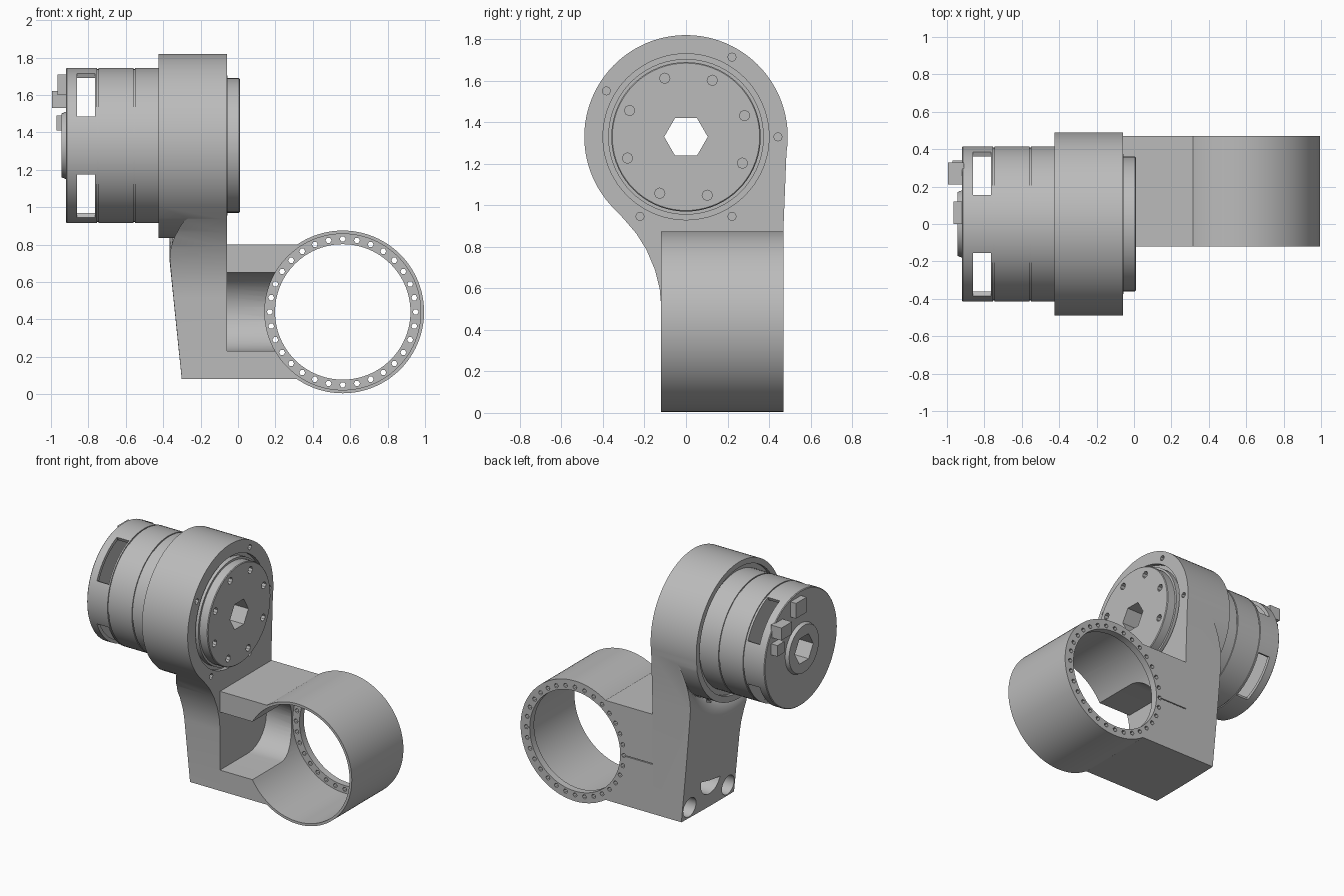
import bpy, bmesh, math
from mathutils import Vector

cube = bpy.data.objects.get("Cube")
if cube:
    bpy.data.objects.remove(cube, do_unlink=True)

grey = bpy.data.materials.new("machined_grey")
grey.use_nodes = True
grey.diffuse_color = (0.5, 0.5, 0.5, 1)
grey.node_tree.nodes["Principled BSDF"].inputs["Base Color"].default_value = (0.5, 0.5, 0.5, 1)

AXIS_Z = 1.33              # height of the motor axis
RING_X, RING_Z = 0.56, 0.44  # centre of the clamp ring


def finish(name, bm):
    bmesh.ops.recalc_face_normals(bm, faces=bm.faces)
    mesh = bpy.data.meshes.new(name)
    bm.to_mesh(mesh)
    bm.free()
    mesh.materials.append(grey)
    obj = bpy.data.objects.new(name, mesh)
    bpy.context.collection.objects.link(obj)
    return obj


def arc(cx, cz, r, start=0, end=360, n=72):
    count = n if end - start >= 360 else n + 1
    angles = [math.radians(start + (end - start) * i / n) for i in range(count)]
    return [(cx + r * math.cos(a), cz + r * math.sin(a)) for a in angles]


def rect(a0, a1, b0, b1):
    return [(a0, b0), (a1, b0), (a1, b1), (a0, b1)]


def prism(name, outlines, axis, lo, hi):
    """Extrude flat outlines along x (outline in y,z) or y (outline in x,z)."""
    bm = bmesh.new()
    for pts in outlines:
        place = (lambda p, d: (d, p[0], p[1])) if axis == "x" else (lambda p, d: (p[0], d, p[1]))
        a = [bm.verts.new(place(p, lo)) for p in pts]
        b = [bm.verts.new(place(p, hi)) for p in pts]
        bm.faces.new(a)
        bm.faces.new(b[::-1])
        for i in range(len(a)):
            j = (i + 1) % len(a)
            bm.faces.new((a[i], b[i], b[j], a[j]))
    return finish(name, bm)


def lathe(name, profile, closed=False, n=72):
    """Turn an (x, radius) profile about the motor axis."""
    bm = bmesh.new()
    rings = [[bm.verts.new((x, y, z)) for y, z in arc(0, AXIS_Z, r, n=n)] for x, r in profile]
    pairs = list(zip(rings, rings[1:]))
    if closed:
        pairs.append((rings[-1], rings[0]))
    else:
        bm.faces.new(rings[0])
        bm.faces.new(rings[-1][::-1])
    for a, b in pairs:
        for i in range(n):
            j = (i + 1) % n
            bm.faces.new((a[i], b[i], b[j], a[j]))
    return finish(name, bm)


def boolean(obj, tool, operation="DIFFERENCE"):
    mod = obj.modifiers.new("cut", "BOOLEAN")
    mod.operation = operation
    mod.solver = "EXACT"
    mod.object = tool
    bpy.context.view_layer.update()
    graph = bpy.context.evaluated_depsgraph_get()
    result = bpy.data.meshes.new_from_object(obj.evaluated_get(graph))
    obj.modifiers.clear()
    obj.data = result
    bpy.data.objects.remove(tool, do_unlink=True)


def polar(r, degrees, cx=0, cz=AXIS_Z):
    a = math.radians(degrees)
    return cx + r * math.cos(a), cz + r * math.sin(a)


def slot(y, z0, z1, r):
    return arc(y, z1, r, 0, 180, 16) + arc(y, z0, r, 180, 360, 16)


# Housing and mounting plate: teardrop outline, trimmed by a turned shape with a fillet
outline = [(-0.12, 0.08), (0.47, 0.08), (0.47, 0.9)]
outline += arc(0, AXIS_Z, 0.49, -9, 222, 64)
outline += [(-0.3, 0.935), (-0.24, 0.865), (-0.19, 0.785), (-0.15, 0.69), (-0.127, 0.6), (-0.12, 0.52)]
housing = prism("housing_and_plate", [outline], "x", -0.425, -0.06)
fillet = [(-0.265 - 0.1 * math.cos(math.radians(a)), 0.625 - 0.13 * math.sin(math.radians(a)))
          for a in range(90, -1, -15)]
trim = lathe("housing_trim", [(-0.5, 0.495)] + fillet + [(-0.265, 1.6), (0.1, 1.6)])
boolean(housing, trim, "INTERSECT")
boolean(housing, lathe("housing_bore", [(-0.6, 0.45), (-0.4, 0.45), (-0.4, 0.4), (0.1, 0.4)]))

# Plate bolt holes, slots and the small screw holes on the output side
holes = [arc(y, z, 0.07, n=24) for y in (-0.04, 0.39) for z in (0.16, 0.71)]
holes.append(slot(0.175, 0.29, 0.58, 0.11))
boolean(housing, prism("plate_holes", holes, "x", -0.32, -0.12))
top_slot = arc(0.32, 0.82, 0.045, -90, 90, 12) + arc(0.2, 0.82, 0.045, 90, 270, 12)
boolean(housing, prism("top_slot", [top_slot], "x", -0.32, -0.17))
screws = [arc(*polar(0.443, a), 0.02, n=8) for a in (0, 60, 150, 240, 300)]
boolean(housing, prism("housing_screws", screws, "x", -0.1, 0))

# Motor body with rear boss, seams and output flange
profile = [(-0.945, 0.17), (-0.92, 0.18), (-0.92, 0.41), (-0.915, 0.415)]
for seam in (-0.75, -0.555):
    profile += [(seam - 0.004, 0.415), (seam - 0.004, 0.408), (seam + 0.004, 0.408), (seam + 0.004, 0.415)]
profile += [(-0.39, 0.415), (-0.39, 0.41), (-0.09, 0.41), (-0.09, 0.375), (-0.055, 0.375),
            (-0.055, 0.36), (0.005, 0.36), (0.01, 0.355)]
motor = lathe("motor", profile)
boolean(motor, lathe("motor_cavity", [(-0.87, 0.13), (-0.76, 0.13), (-0.76, 0.39), (-0.87, 0.39)], True))
windows = [arc(0, AXIS_Z, 0.5, a - 23, a + 23, 12) + arc(0, AXIS_Z, 0.37, a - 23, a + 23, 12)[::-1]
           for a in (45, 135, 225, 315)]
boolean(motor, prism("motor_windows", windows, "x", -0.86, -0.765))
boolean(motor, prism("hex_bore", [arc(0, AXIS_Z, 0.105, n=6)], "x", -1.1, 0.2))
screws = [arc(*polar(0.3, a), 0.025, n=8) for a in range(20, 360, 45)]
boolean(motor, prism("flange_screws", screws, "x", -0.03, 0.1))

# Rear cable connectors
prism("connector_large", [rect(0.21, 0.33, 1.53, 1.62)], "x", -0.995, -0.91)
prism("connector_upper", [rect(0.0, 0.12, 1.6, 1.71)], "x", -0.965, -0.91)
prism("connector_small", [rect(0.26, 0.34, 1.41, 1.49)], "x", -0.97, -0.91)

# Clamp: ring joined to the arm block
clamp = prism("clamp", [arc(RING_X, RING_Z, 0.435, n=96)], "y", -0.12, 0.47)
boolean(clamp, prism("arm", [rect(-0.06, 0.36, 0.08, 0.8)], "y", -0.12, 0.47), "UNION")
boolean(clamp, prism("ring_bore", [arc(RING_X, RING_Z, 0.417, n=96)], "y", -0.3, 0.42))
boolean(clamp, prism("lip_bore", [arc(RING_X, RING_Z, 0.362, n=96)], "y", 0.3, 0.6))

# Round-ended channel through the arm, open to the front
channel = [(-0.3, 0.23)] + arc(0.2, RING_Z, 0.21, -90, 90, 24) + [(-0.3, 0.65)]
boolean(clamp, prism("channel", [channel], "x", -0.2, 0.3))

# Lip screw holes and the split line at the back
screws = [arc(*polar(0.39, i * 360 / 32, RING_X, RING_Z), 0.016, n=6) for i in range(32)]
boolean(clamp, prism("lip_screws", screws, "y", 0.35, 0.55))
boolean(clamp, prism("split_line", [rect(-0.1, 0.18, 0.437, 0.443)], "y", 0.46, 0.5))

# Smooth curved faces, keep edges sharp
bpy.ops.object.select_all(action="DESELECT")
for obj in bpy.context.collection.objects:
    if obj.type == "MESH" and obj.data.materials and obj.data.materials[0] == grey:
        obj.select_set(True)
        bpy.context.view_layer.objects.active = obj
bpy.ops.object.shade_smooth_by_angle(angle=math.radians(30))
